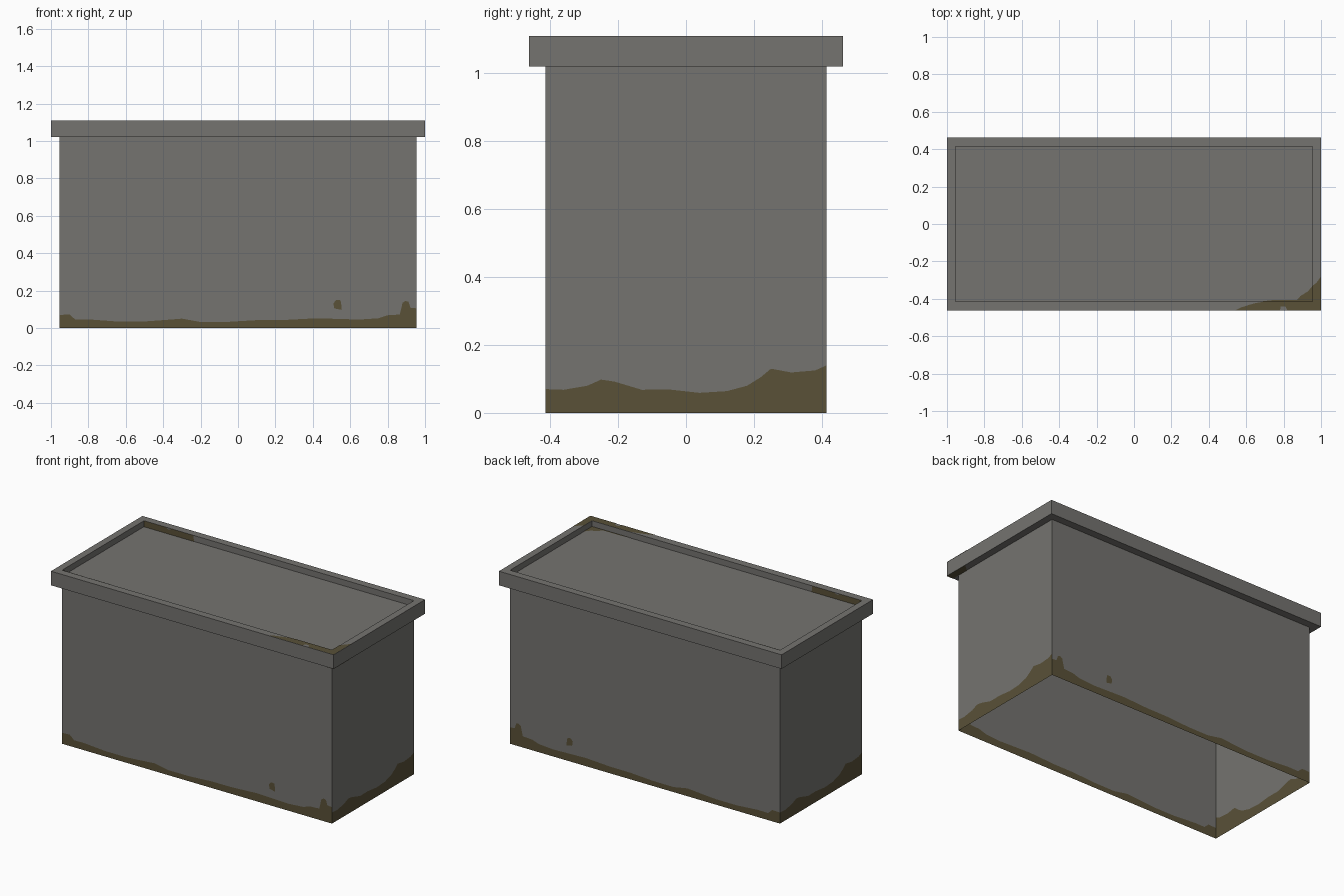
import bpy

if "Cube" in bpy.data.objects:
    bpy.data.objects.remove(bpy.data.objects["Cube"])

BX, BY = 0.955, 0.414      # body half sizes
LX, LY = 1.0, 0.4625       # lid half sizes
Z1, Z2, ZF = 1.02, 1.11, 1.072   # lid bottom, lid top, recessed panel


def material(name, rgb):
    m = bpy.data.materials.new(name)
    m.diffuse_color = (*rgb, 1)
    m.use_nodes = True
    m.node_tree.nodes["Principled BSDF"].inputs["Base Color"].default_value = m.diffuse_color
    return m


GREY = material("grey stone", (0.176, 0.172, 0.160))
DIRT = material("brown dirt", (0.100, 0.082, 0.039))


def add(name, verts, faces, mats, idx=None):
    me = bpy.data.meshes.new(name)
    me.from_pydata(verts, [], faces)
    for m in mats:
        me.materials.append(m)
    if idx:
        me.polygons.foreach_set("material_index", idx)
    me.update()
    ob = bpy.data.objects.new(name, me)
    bpy.context.collection.objects.link(ob)
    return ob


def wall(name, profile, place, flip):
    """Sheet wall split along the dirt line: brown below, grey above."""
    verts, faces, idx = [], [], []
    for u, h in profile:
        verts += [place(u, 0), place(u, h), place(u, Z1)]
    for i in range(len(profile) - 1):
        a, b = 3 * i, 3 * i + 3
        for k in (0, 1):
            f = (a + k, b + k, b + k + 1, a + k + 1)
            faces.append(f[::-1] if flip else f)
            idx.append(1 - k)
    add(name, verts, faces, [GREY, DIRT], idx)


# Dirt lines along the long and short walls
long_line = [(-BX, .07), (-.9, .072), (-.87, .045), (-.8, .046), (-.65, .035),
             (-.5, .035), (-.4, .042), (-.3, .05), (-.2, .032), (-.05, .033),
             (.1, .042), (.25, .043), (.42, .052), (.65, .045), (.75, .052),
             (.8, .068), (.865, .072), (.88, .135), (.895, .145), (.912, .14),
             (.922, .108), (BX, .105)]
short_line = [(-BY, .07), (-.36, .068), (-.29, .08), (-.25, .098), (-.21, .092),
              (-.13, .068), (-.05, .069), (.04, .059), (.12, .064), (.18, .08),
              (.22, .105), (.25, .13), (.31, .119), (.38, .125), (BY, .14)]

wall("front_wall", long_line, lambda u, z: (u, -BY, z), False)
wall("back_wall", long_line, lambda u, z: (u, BY, z), True)
wall("right_wall", short_line, lambda u, z: (BX, u, z), False)
wall("left_wall", short_line, lambda u, z: (-BX, -u, z), False)

# Lid: rectangular rings from the underside ledge up over the rim to the panel
rings = [(BX, BY, Z1), (LX, LY, Z1), (LX, LY, Z2), (BX, BY, Z2), (BX, BY, ZF)]
verts, faces = [], []
for x, y, z in rings:
    verts += [(-x, -y, z), (x, -y, z), (x, y, z), (-x, y, z)]
for r in range(len(rings) - 1):
    for k in range(4):
        n = (k + 1) % 4
        faces.append((4 * r + k, 4 * r + n, 4 * r + 4 + n, 4 * r + 4 + k))
faces.append((16, 17, 18, 19))
add("lid", verts, faces, [GREY])


def patch(name, pts, flip=False):
    f = tuple(range(len(pts)))
    add(name, pts, [f[::-1] if flip else f], [DIRT])


E = 0.0015
# Dirt on the front right corner of the lid: rim, panel and ledge below
rim = [(.54, -LY), (.78, -LY), (.785, -.44), (.81, -.44), (.82, -LY), (LX, -LY),
       (LX, -.28), (.975, -.315), (BX, -.33), (BX, -BY), (.7, -BY),
       (.64, -.425), (.57, -.447)]
patch("rim_dirt", [(x, y, Z2 + E) for x, y in rim])
panel = [(.68, -BY), (BX, -BY), (BX, -.33), (.93, -.36), (.89, -.385),
         (.87, -.406), (.75, -.406)]
patch("panel_dirt", [(x, y, ZF + E) for x, y in panel])
ledge = [(BX, -LY), (LX, -LY), (LX, -.3), (BX, -.34)]
patch("ledge_dirt", [(x, y, Z1 - E) for x, y in ledge], True)

for s, side in ((-1, "front"), (1, "back")):
    # Dirt on the inner rim faces at the left end
    strip = [(-BX, ZF), (-.6, ZF), (-.605, Z2), (-.76, Z2), (-.78, 1.1),
             (-.8, Z2), (-BX, Z2)]
    patch(side + "_inner_rim_dirt", [(x, s * (BY - E), z) for x, z in strip], s < 0)
    # Small dirt spot on the long walls
    spot = [(.515, .105), (.553, .097), (.553, .12), (.548, .148), (.525, .15), (.51, .132)]
    patch(side + "_spot", [(x, s * (BY + E), z) for x, z in spot], s > 0)
